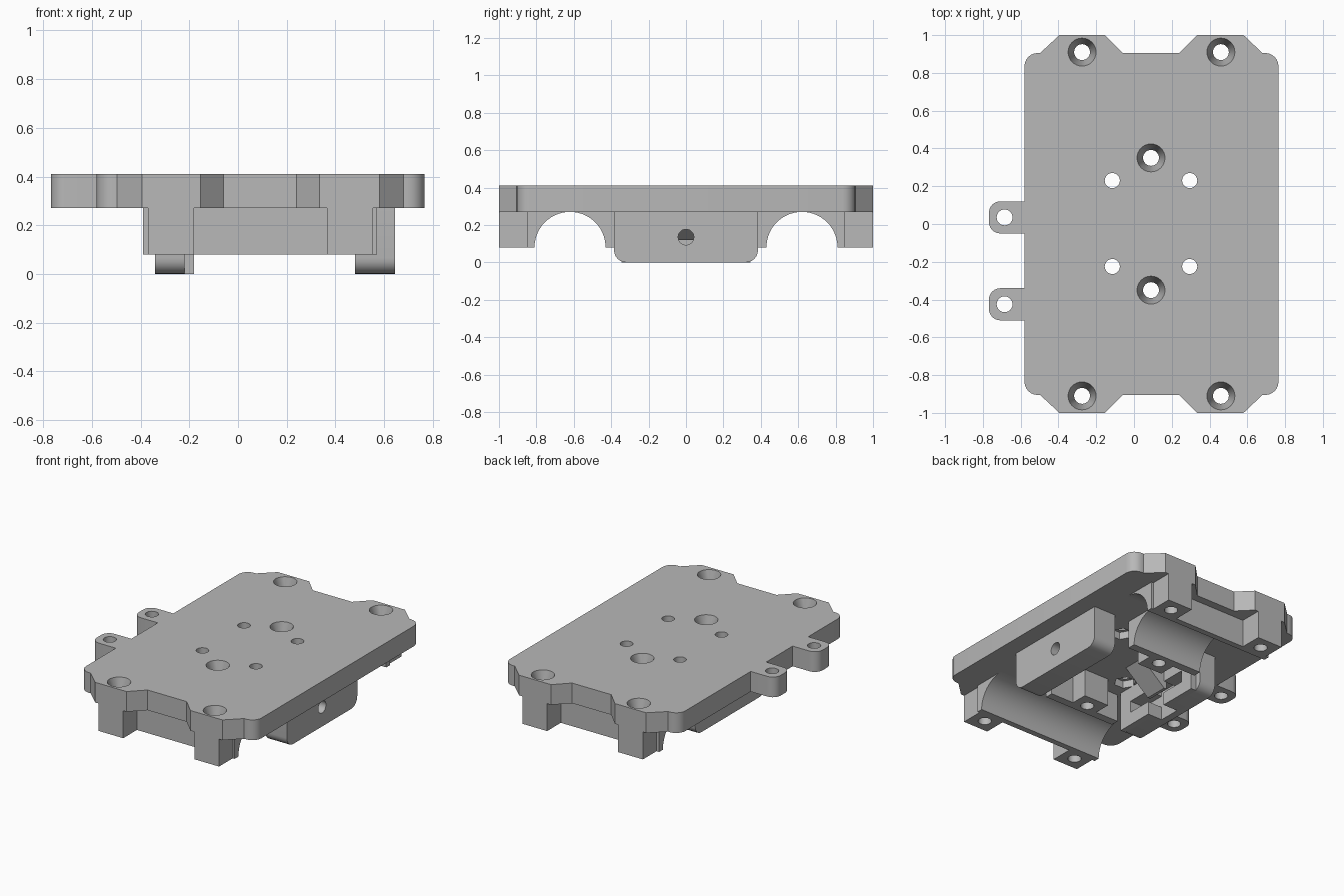
import bpy, bmesh
from math import sin, cos, pi
from mathutils import Vector

cube = bpy.data.objects.get("Cube")
if cube:
    bpy.data.objects.remove(cube)

grey = bpy.data.materials.new("plain grey")
grey.use_nodes = True
grey.diffuse_color = (0.48, 0.48, 0.48, 1)
grey.node_tree.nodes["Principled BSDF"].inputs["Base Color"].default_value = (0.48, 0.48, 0.48, 1)

BASE, TOP, FOOT = 0.27, 0.41, 0.08   # plate underside, plate top, foot underside
MID = 0.09                           # x of the centre line of the body


def finish(name, bm):
    bmesh.ops.recalc_face_normals(bm, faces=bm.faces[:])
    me = bpy.data.meshes.new(name)
    bm.to_mesh(me)
    bm.free()
    me.materials.append(grey)
    ob = bpy.data.objects.new(name, me)
    bpy.context.collection.objects.link(ob)
    return ob


def prism(name, pts, axis, lo, hi):
    """Extrude a flat outline along an axis."""
    bm = bmesh.new()
    place = {"x": lambda a, b, h: (h, a, b),
             "y": lambda a, b, h: (a, h, b),
             "z": lambda a, b, h: (a, b, h)}[axis]
    face = bm.faces.new([bm.verts.new(place(a, b, lo)) for a, b in pts])
    new = bmesh.ops.extrude_face_region(bm, geom=[face])["geom"]
    shift = Vector(place(0, 0, hi - lo))
    bmesh.ops.translate(bm, vec=shift, verts=[g for g in new if isinstance(g, bmesh.types.BMVert)])
    return finish(name, bm)


def rounded(pts, n=6):
    """Outline points (a, b, radius) with the corners rounded."""
    out = []
    for i, (a, b, r) in enumerate(pts):
        p = Vector((a, b))
        if not r:
            out.append((a, b))
            continue
        u = (Vector(pts[i - 1][:2]) - p).normalized()
        v = (Vector(pts[(i + 1) % len(pts)][:2]) - p).normalized()
        for k in range(n + 1):
            t = k / n * pi / 2
            q = p + r * (1 - sin(t)) * u + r * (1 - cos(t)) * v
            out.append((q.x, q.y))
    return out


def rect(a0, a1, b0, b1, r=(0, 0, 0, 0)):
    return rounded([(a0, b0, r[0]), (a1, b0, r[1]), (a1, b1, r[2]), (a0, b1, r[3])])


def circle(a, b, r, n=32):
    return [(a + r * cos(2 * pi * k / n), b + r * sin(2 * pi * k / n)) for k in range(n)]


def lathe(name, x, y, profile, n=32):
    """Stack of rings (radius, z) closed at both ends."""
    bm = bmesh.new()
    rings = [[bm.verts.new((px, py, z)) for px, py in circle(x, y, r, n)] for r, z in profile]
    for low, high in zip(rings, rings[1:]):
        for k in range(n):
            j = (k + 1) % n
            bm.faces.new((low[k], low[j], high[j], high[k]))
    bm.faces.new(rings[0])
    bm.faces.new(rings[-1])
    return finish(name, bm)


def cut(ob, cutters):
    for c in cutters:
        mod = ob.modifiers.new("cut", "BOOLEAN")
        mod.operation, mod.solver, mod.object = "DIFFERENCE", "EXACT", c
        bpy.context.view_layer.objects.active = ob
        bpy.ops.object.modifier_apply(modifier=mod.name)


# Hole cutters
screw_profile = [(0.042, -0.1), (0.042, 0.34), (0.074, TOP), (0.074, 0.5)]
screws = {}
for s in (-1, 1):
    for x, y in ((-0.275, 0.91), (0.46, 0.91), (MID, 0.35)):
        screws[x, s] = lathe("screw_cutter", x, s * y, screw_profile)
small = []
for x in (-0.115, 0.295):
    for y in (-0.225, 0.23):
        small.append(lathe("small_hole_cutter", x, y, [(0.04, 0.2), (0.04, 0.5)]))
        small.append(lathe("nut_pocket_cutter", x, y, [(0.07, 0.2), (0.07, 0.32)], 6))
tab_y = (0.035, -0.425)
tab_holes = [lathe("tab_hole_cutter", -0.685, y, [(0.042, 0.2), (0.042, 0.5)]) for y in tab_y]
parts = []

# Top plate with four angled ears
edge = [(-0.497, 0.905), (-0.395, 1), (-0.155, 1), (-0.06, 0.905),
        (0.24, 0.905), (0.335, 1), (0.58, 1), (0.68, 0.905)]
outline = [(-0.58, -0.905, 0.07)] + [(x, -y, 0) for x, y in edge] + [(0.765, -0.905, 0.07)]
outline += [(0.765, 0.905, 0.07)] + [(x, y, 0) for x, y in reversed(edge)] + [(-0.58, 0.905, 0.07)]
plate = prism("top_plate", rounded(outline), "z", BASE, TOP)
cut(plate, list(screws.values()) + small)
parts.append(plate)

# Side tabs
for y, hole in zip(tab_y, tab_holes):
    tab = prism("side_tab", rect(-0.768, -0.575, y - 0.085, y + 0.085, (0.06, 0, 0, 0.06)), "z", BASE, TOP)
    cut(tab, [hole])
    parts.append(tab)


def arc(s, sign, n=14):
    """Quarter of the cradle bore, from its top down to the foot level."""
    return [(s * (0.62 + sign * 0.19 * sin(k / n * pi / 2)), FOOT + (BASE - FOOT) * cos(k / n * pi / 2))
            for k in range(n + 1)]


# Cradles, corner feet and screw bosses at each end
for s in (-1, 1):
    outer = arc(s, 1) + [(s * 0.85, FOOT), (s * 0.85, BASE)]
    wall = prism("cradle_outer_wall", outer, "x", MID - 0.48, MID + 0.48)
    cut(wall, [screws[-0.275, s], screws[0.46, s]])
    parts.append(wall)
    inner = arc(s, -1) + [(s * 0.375, FOOT), (s * 0.375, BASE)]
    wall = prism("cradle_inner_wall", inner, "x", MID - 0.27, MID + 0.27)
    cut(wall, [screws[MID, s]])
    parts.append(wall)
    boss = prism("screw_boss", rect(MID - 0.095, MID + 0.095, *sorted((s * 0.43, s * 0.26))), "z", FOOT, BASE)
    cut(boss, [screws[MID, s]])
    parts.append(boss)
    for x in (-0.275, 0.46):
        foot = prism("corner_foot", rect(x - 0.095, x + 0.095, *sorted((s * 0.82, s))), "z", FOOT, BASE)
        cut(foot, [screws[x, s]])
        parts.append(foot)

# Side block with a cross hole
block_outline = rect(-0.385, 0.385, 0, BASE, (0.065, 0.065, 0, 0))
block = prism("bearing_block", block_outline, "x", 0.48, 0.645)
axle = prism("cross_hole_cutter", circle(0, 0.135, 0.042), "x", 0.4, 0.7)
cut(block, [axle])
parts.append(block)

# Slotted clip block on the other side
slots = [prism("slot_cutter", rect(-0.25, 0.25, 0.09, 0.17), "x", -0.29, -0.1),
         prism("slot_cutter", rect(-0.075, 0.075, -0.05, 0.2), "x", -0.29, -0.1)]
back = prism("clip_block", block_outline, "x", -0.34, -0.22)
front = prism("clip_face", rect(-0.345, 0.345, 0, BASE), "x", -0.22, -0.18)
for ob in (back, front):
    cut(ob, slots)
    parts.append(ob)

# Ramp leading into the clip
parts.append(prism("ramp", [(0.0, BASE), (-0.2, BASE), (-0.2, 0.12), (-0.18, 0.12)], "y", -0.08, 0.08))

# Remove cutters and shade the curved walls
for c in list(screws.values()) + small + tab_holes + [axle] + slots:
    bpy.data.objects.remove(c)
bpy.ops.object.select_all(action="DESELECT")
for ob in parts:
    ob.select_set(True)
bpy.context.view_layer.objects.active = parts[0]
bpy.ops.object.shade_smooth_by_angle(angle=0.5)
